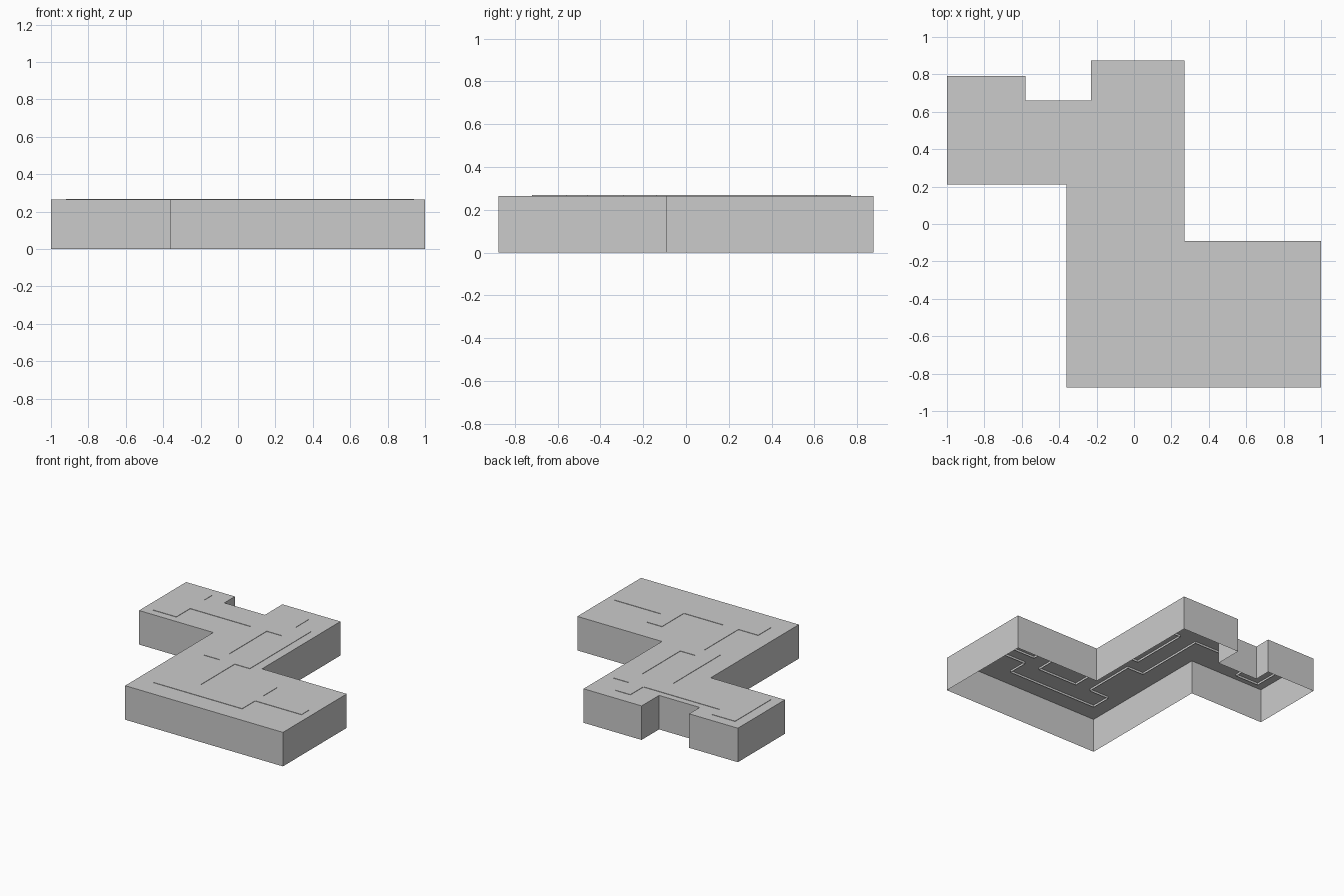
import bpy, bmesh

if "Cube" in bpy.data.objects:
    bpy.data.objects.remove(bpy.data.objects["Cube"])


def slab(name, rects, z_top, z_bottom):
    """Union of (x0, x1, y0, y1) rectangles as an open-bottomed cap with side walls."""
    bm = bmesh.new()
    xs = sorted({v for r in rects for v in r[:2]})
    ys = sorted({v for r in rects for v in r[2:]})
    for x0, x1 in zip(xs, xs[1:]):
        for y0, y1 in zip(ys, ys[1:]):
            cx, cy = (x0 + x1) / 2, (y0 + y1) / 2
            if any(r[0] < cx < r[1] and r[2] < cy < r[3] for r in rects):
                bm.faces.new([bm.verts.new((x, y, z_top)) for x, y in
                              ((x0, y0), (x1, y0), (x1, y1), (x0, y1))])
    bmesh.ops.remove_doubles(bm, verts=bm.verts, dist=1e-4)
    rim = [e for e in bm.edges if e.is_boundary]
    ext = bmesh.ops.extrude_edge_only(bm, edges=rim)["geom"]
    for v in ext:
        if isinstance(v, bmesh.types.BMVert):
            v.co.z = z_bottom
    bmesh.ops.recalc_face_normals(bm, faces=bm.faces)
    # normals outward: the cap must face up
    if max(bm.faces, key=lambda f: f.calc_center_median().z).normal.z < 0:
        bmesh.ops.reverse_faces(bm, faces=bm.faces)
    mesh = bpy.data.meshes.new(name)
    bm.to_mesh(mesh)
    bm.free()
    obj = bpy.data.objects.new(name, mesh)
    bpy.context.collection.objects.link(obj)
    return obj


# Outer shell: stepped block, open underneath
slab("outer_shell", [
    (-1.0, -0.58, 0.21, 0.79),
    (-0.58, -0.23, 0.21, 0.66),
    (-0.23, 0.27, 0.21, 0.875),
    (-0.36, 0.27, -0.09, 0.21),
    (-0.36, 1.0, -0.875, -0.09),
], 0.265, 0.0)

# Raised path: joined rooms and corridors barely standing out of the roof
slab("raised_path", [
    (-0.23, 0.54, -0.72, -0.56),
    (0.41, 0.54, -0.56, -0.29),
    (0.54, 0.94, -0.56, -0.46),
    (-0.06, 0.07, -0.56, -0.14),
    (-0.20, 0.20, -0.14, -0.03),
    (-0.20, -0.06, -0.03, 0.44),
    (0.07, 0.20, -0.03, 0.44),
    (-0.72, 0.20, 0.44, 0.61),
    (-0.06, 0.07, 0.61, 0.77),
    (-0.92, -0.72, 0.27, 0.71),
], 0.268, 0.248)
